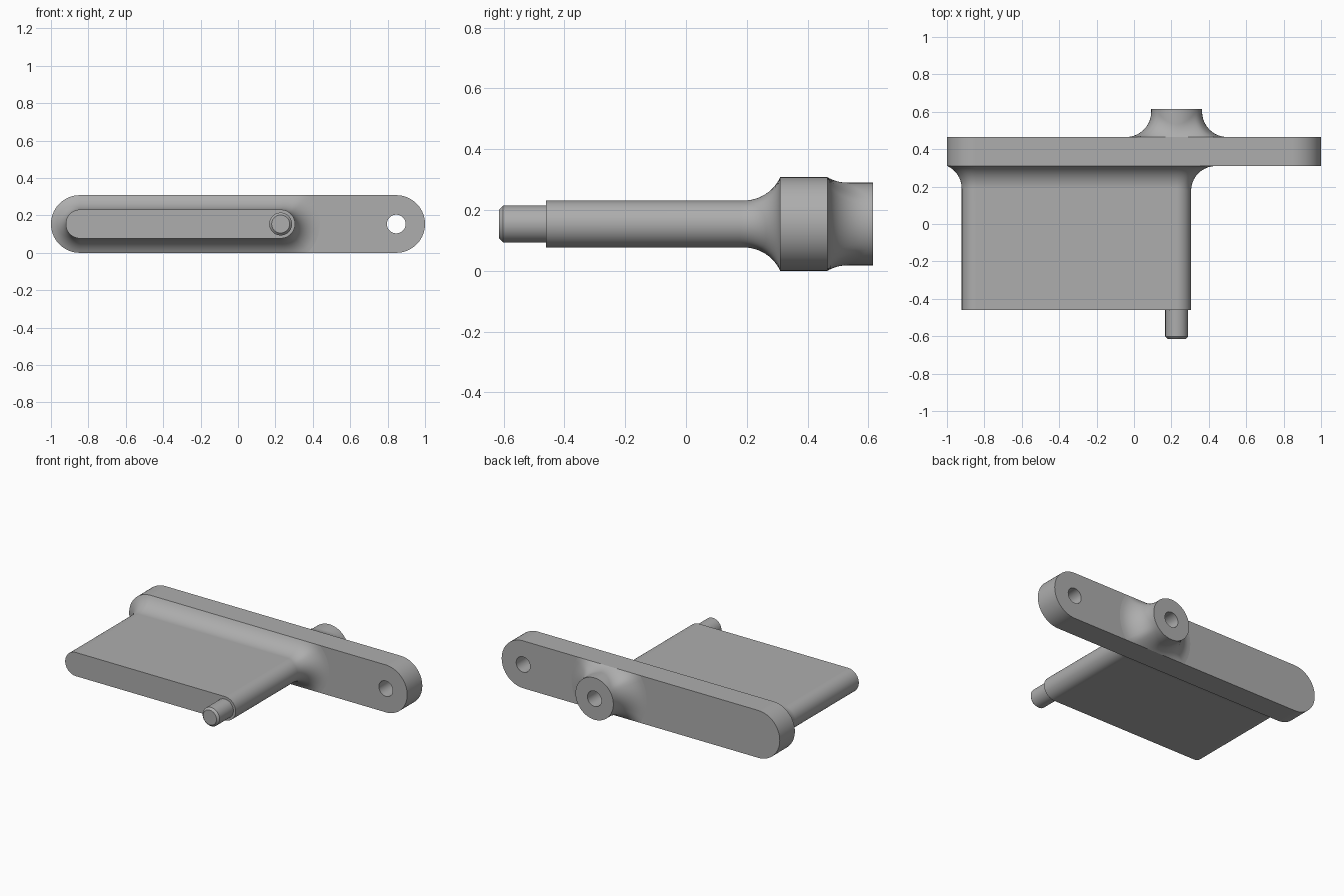
import bpy, bmesh, math
from mathutils import Vector

cube = bpy.data.objects.get("Cube")
if cube:
    bpy.data.objects.remove(cube, do_unlink=True)

ZC = 0.154                 # mid height and plate end radius
FRONT, BACK = 0.31, 0.465  # plate faces
AXIS = 0.228               # x of pin and boss
SEG = 32                   # segments per half circle
STEPS = 10                 # rings per fillet

grey = bpy.data.materials.new("grey plastic")
grey.use_nodes = True
colour = (0.42, 0.42, 0.42, 1)
grey.diffuse_color = colour
grey.node_tree.nodes["Principled BSDF"].inputs["Base Color"].default_value = colour


def outline(left, right):
    """Centre x and outward angle for each point of a long rounded outline."""
    pts = [(right, math.pi * (i / SEG - 0.5)) for i in range(SEG + 1)]
    return pts + [(left, math.pi * (i / SEG + 0.5)) for i in range(SEG + 1)]


def circle(x):
    return [(x, math.pi * i / SEG) for i in range(2 * SEG)]


def point(x, angle, radius, y):
    return Vector((x + radius * math.cos(angle), y, ZC + radius * math.sin(angle)))


def ring(path, radius, y):
    return [point(x, a, radius, y) for x, a in path]


def fillet(path, radius, size, face, side, room):
    """Concave rings from a wall to a plate face, narrowed where the plate ends."""
    rings = []
    for k in range(STEPS + 1):
        row = []
        for x, a in path:
            sweep = math.acos(1 - min(size, room(x, a)) / size)
            t = sweep * k / STEPS
            y = face + side * size * (math.sin(sweep) - math.sin(t))
            row.append(point(x, a, radius + size * (1 - math.cos(t)), y))
        rings.append(row)
    return rings


def loft(name, rings):
    bm = bmesh.new()
    rows = [[bm.verts.new(p) for p in r] for r in rings]
    n = len(rows[0])
    for a, b in zip(rows, rows[1:]):
        for i in range(n):
            j = (i + 1) % n
            bm.faces.new((a[i], a[j], b[j], b[i]))
    bm.faces.new(rows[0])
    bm.faces.new(rows[-1])
    bmesh.ops.recalc_face_normals(bm, faces=bm.faces)
    mesh = bpy.data.meshes.new(name)
    bm.to_mesh(mesh)
    bm.free()
    mesh.materials.append(grey)
    obj = bpy.data.objects.new(name, mesh)
    bpy.context.collection.objects.link(obj)
    return obj


def activate(obj):
    bpy.ops.object.select_all(action='DESELECT')
    obj.select_set(True)
    bpy.context.view_layer.objects.active = obj


def smooth(obj):
    activate(obj)
    bpy.ops.object.shade_smooth_by_angle(angle=math.radians(30))
    obj.modifiers.new("even shading", 'WEIGHTED_NORMAL').keep_sharp = True


def band_room(radius):
    """Distance from a round wall to the long edges of the plate."""
    return lambda x, a: ZC / max(abs(math.sin(a)), 0.01) - radius


# Mounting plate with a through hole
path = outline(ZC - 1, 1 - ZC)
plate = loft("plate", [ring(path, ZC, FRONT), ring(path, ZC, BACK)])
cutter = loft("hole_cutter", [ring(circle(1 - ZC), 0.05, y) for y in (0.2, 0.6)])
cutter.hide_render = True
cut = plate.modifiers.new("hole", 'BOOLEAN')
cut.operation, cut.solver, cut.object = 'DIFFERENCE', 'EXACT', cutter
activate(plate)
bpy.ops.object.modifier_apply(modifier="hole")
bpy.data.objects.remove(cutter, do_unlink=True)

# Blade flaring into the front of the plate
R = 0.077
path = outline(-0.844, AXIS)
right_room = band_room(R)
blade = loft("blade", [ring(path, R, -0.46)] + fillet(
    path, R, 0.133, FRONT, -1,
    lambda x, a: right_room(x, a) if x > 0 else ZC - R))

# Chamfered pin on the blade end
path = circle(AXIS)
pin = loft("pin", [ring(path, r, y) for r, y in
                   ((0.061, -0.45), (0.061, -0.602), (0.048, -0.615))])

# Socket boss flaring into the back of the plate
B = 0.136
boss = loft("socket_boss", [ring(path, 0.05, BACK + 0.002), ring(path, 0.05, 0.615),
                            ring(path, B, 0.615)]
            + fillet(path, B, 0.135, BACK, 1, band_room(B)))
# Open the hidden base so the socket floor stays visible
bm = bmesh.new()
bm.from_mesh(boss.data)
base = [f for f in bm.faces if len(f.verts) > 4 and f.calc_center_median().y < BACK + 0.001]
bmesh.ops.delete(bm, geom=base, context='FACES_ONLY')
bmesh.ops.recalc_face_normals(bm, faces=bm.faces)
bm.to_mesh(boss.data)
bm.free()

for part in (plate, blade, pin, boss):
    smooth(part)
